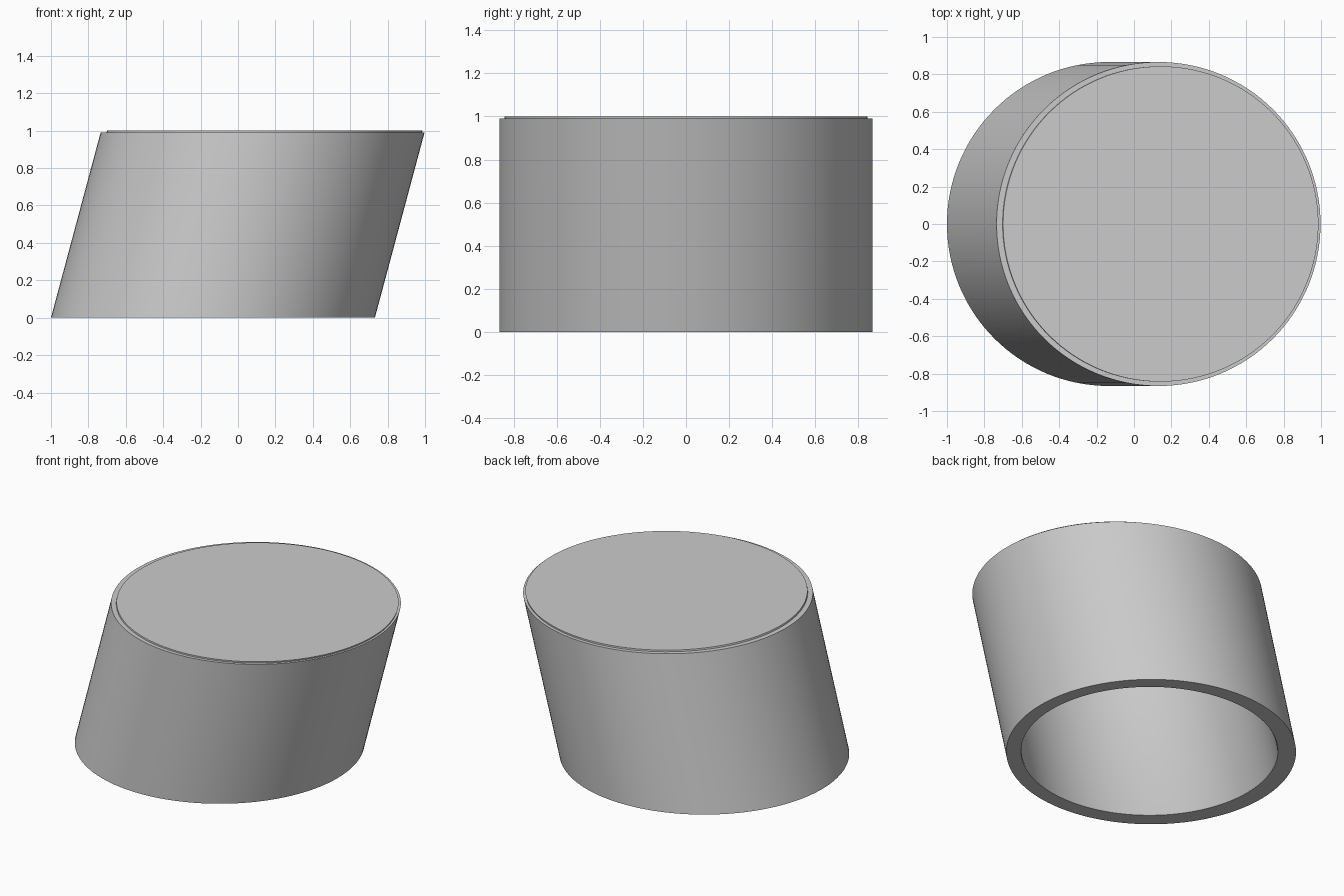
import bpy, bmesh, math

if "Cube" in bpy.data.objects:
    bpy.data.objects.remove(bpy.data.objects["Cube"])

SIDES = 128
SLANT = 0.268      # sideways shift per unit of height
BASE_X = -0.134    # centre of the foot circle


def lathe(name, profile):
    """Slanted round body from (height, radius, small x offset) rings, capped at both ends."""
    bm = bmesh.new()
    rings = []
    for z, r, dx in profile:
        cx = BASE_X + SLANT * z + dx
        rings.append([bm.verts.new((cx + r * math.cos(2 * math.pi * i / SIDES),
                                    r * math.sin(2 * math.pi * i / SIDES), z))
                      for i in range(SIDES)])
    for a, b in zip(rings, rings[1:]):
        for i in range(SIDES):
            j = (i + 1) % SIDES
            bm.faces.new((a[i], a[j], b[j], b[i]))
    bm.faces.new(list(reversed(rings[0])))
    bm.faces.new(rings[-1])
    bmesh.ops.recalc_face_normals(bm, faces=bm.faces[:])
    mesh = bpy.data.meshes.new(name)
    bm.to_mesh(mesh)
    bm.free()
    obj = bpy.data.objects.new(name, mesh)
    bpy.context.collection.objects.link(obj)
    # Smooth walls, crisp rims
    bpy.ops.object.select_all(action='DESELECT')
    bpy.context.view_layer.objects.active = obj
    obj.select_set(True)
    bpy.ops.object.shade_smooth_by_angle(angle=math.radians(30))
    return obj


# Slanted cup with the raised lid: ceiling, cavity wall, foot rim, outer wall, ledge, lid
lathe("slanted_cup", [
    (0.98, 0.764, 0.013),
    (0.008, 0.764, 0.013),
    (0.00, 0.768, 0.013),
    (0.00, 0.866, 0.0),
    (0.99, 0.866, 0.0),
    (0.99, 0.843, 0.009),
    (1.00, 0.843, 0.009),
])
